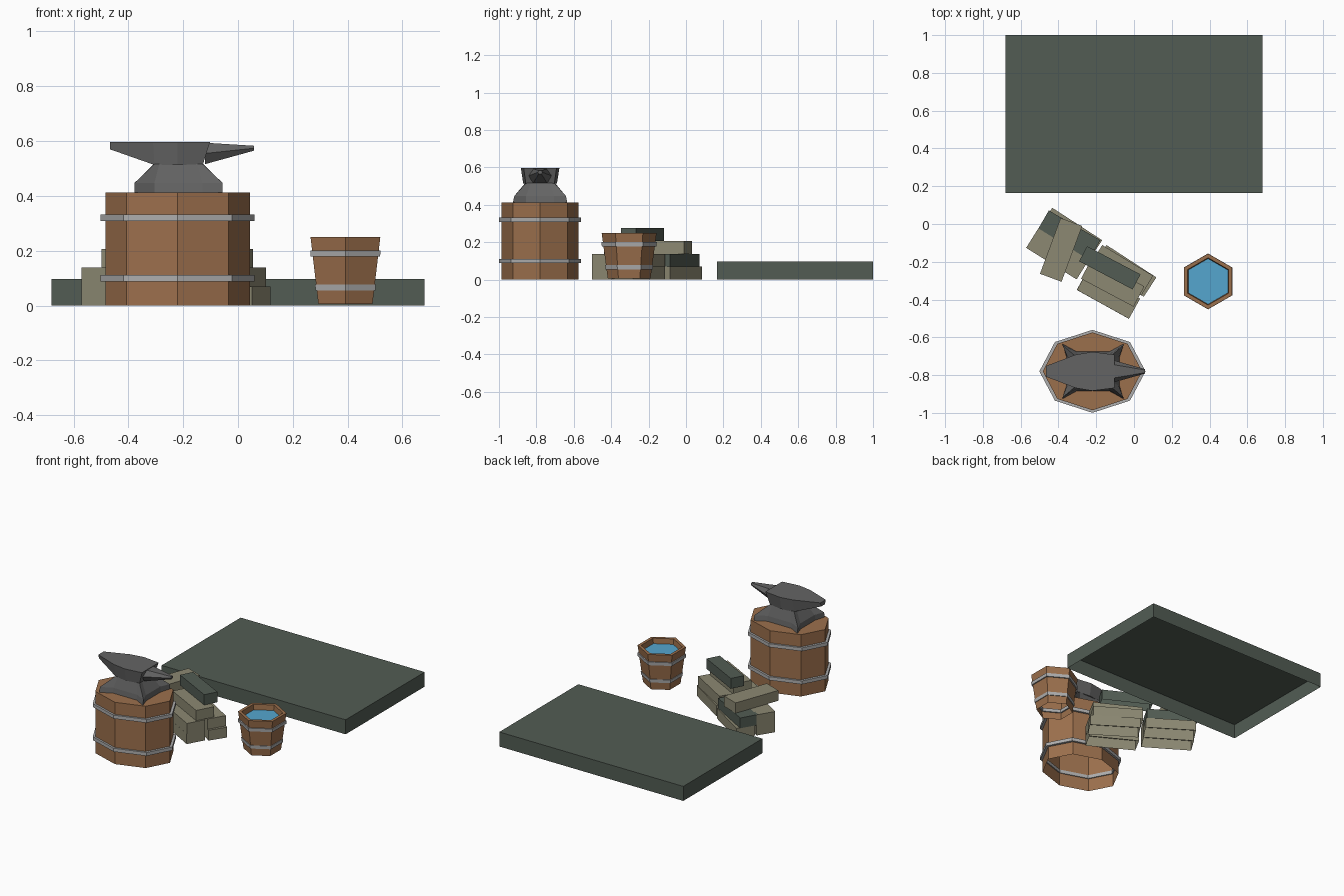
import bpy, bmesh, math
from mathutils import Matrix

if "Cube" in bpy.data.objects:
    bpy.data.objects.remove(bpy.data.objects["Cube"])


def material(name, r, g, b):
    m = bpy.data.materials.new(name)
    m.diffuse_color = (r, g, b, 1)
    m.use_nodes = True
    m.node_tree.nodes["Principled BSDF"].inputs["Base Color"].default_value = m.diffuse_color
    return m


WOOD = material("wood", 0.33, 0.16, 0.073)
IRON = material("iron", 0.127, 0.127, 0.127)
BAND = material("band_metal", 0.42, 0.42, 0.42)
STONE = material("stone", 0.264, 0.25, 0.17)
DARK = material("dark_stone", 0.085, 0.108, 0.088)
WATER = material("water", 0.089, 0.38, 0.62)


def finish(name, bm, mat, open_bottom=False):
    """Turn a bmesh into an object, optionally without its underside."""
    bmesh.ops.recalc_face_normals(bm, faces=bm.faces)
    if open_bottom:
        under = [f for f in bm.faces if f.normal.z < -0.9]
        bmesh.ops.delete(bm, geom=under, context='FACES_ONLY')
    me = bpy.data.meshes.new(name)
    bm.to_mesh(me)
    bm.free()
    me.materials.append(mat)
    ob = bpy.data.objects.new(name, me)
    bpy.context.collection.objects.link(ob)
    return ob


def loft(name, rings, mat, cap=True, loop=False, open_bottom=False):
    """Skin a list of equal-sized point rings."""
    bm = bmesh.new()
    vs = [[bm.verts.new(p) for p in r] for r in rings]
    n = len(vs[0])
    pairs = list(zip(vs, vs[1:])) + ([(vs[-1], vs[0])] if loop else [])
    for a, b in pairs:
        for i in range(n):
            j = (i + 1) % n
            bm.faces.new((a[i], a[j], b[j], b[i]))
    if cap and not loop:
        bm.faces.new(vs[0])
        bm.faces.new(vs[-1])
    return finish(name, bm, mat, open_bottom)


def ngon(n, cx, cy, z, rx, ry, start=0.0):
    return [(cx + rx * math.cos(start + math.tau * i / n),
             cy + ry * math.sin(start + math.tau * i / n), z) for i in range(n)]


def box(name, loc, size, mat, deg=0):
    """Box without an underside."""
    bm = bmesh.new()
    bmesh.ops.create_cube(bm, size=1, matrix=(
        Matrix.Translation(loc) @ Matrix.Rotation(math.radians(deg), 4, 'Z')
        @ Matrix.Diagonal((*size, 1))))
    finish(name, bm, mat, open_bottom=True)


# Hearth slab
box("hearth_slab", (0, 0.5825, 0.0485), (1.36, 0.835, 0.097), DARK)

# Octagonal stump with two bands
SX, SY = -0.22, -0.78
loft("stump", [ngon(8, SX, SY, z, 0.263, 0.206) for z in (0, 0.413)], WOOD, open_bottom=True)
for i, z in enumerate((0.088, 0.309)):
    loft(f"stump_band_{i}", [ngon(8, SX, SY, z + dz, 0.255 + o, 0.2 + o * 0.75)
                             for dz, o in ((0, 0), (0, 0.026), (0.023, 0.026), (0.023, 0))],
         BAND, loop=True)


# Anvil foot: four splayed corners rising to a narrow waist
def foot_ring(z, corner, side, end):
    pts = []
    for sx, sy in ((1, 1), (-1, 1), (-1, -1), (1, -1)):
        quarter = [end, corner, side]
        if sx * sy < 0:
            quarter.reverse()
        pts += [(-0.217 + sx * x, SY + sy * y, z) for x, y in quarter]
    return pts


loft("anvil_foot", [
    foot_ring(0.413, (0.161, 0.145), (0.088, 0.105), (0.14, 0.075)),
    foot_ring(0.447, (0.161, 0.138), (0.088, 0.1), (0.135, 0.075)),
    foot_ring(0.516, (0.088, 0.076), (0.07, 0.08), (0.09, 0.05))], IRON)

# Anvil face block: (x top, x bottom, half width top, half width bottom, z bottom)
sections = [(-0.467, -0.467, 0.028, 0.02, 0.57), (-0.31, -0.305, 0.088, 0.076, 0.513),
            (-0.22, -0.22, 0.103, 0.09, 0.513), (-0.102, -0.128, 0.088, 0.076, 0.515)]
loft("anvil_face", [[(xt, SY - wt, 0.597), (xt, SY + wt, 0.597),
                     (xb, SY + wb, zb), (xb, SY - wb, zb)]
                    for xt, xb, wt, wb, zb in sections], IRON)

# Anvil horn, tapered hexagon
loft("anvil_horn", [[(x, SY + w * a, zm + h * b) for a, b in
                     ((-0.6, 1), (0.6, 1), (1, 0), (0.6, -1), (-0.6, -1), (-1, 0))]
                    for x, w, zm, h in ((-0.12, 0.062, 0.555, 0.039),
                                        (0.058, 0.012, 0.574, 0.009))], IRON)

# Hexagonal bucket with wall thickness, bands and water
BX, BY, A = 0.392, -0.304, math.pi / 6
loft("bucket", [ngon(6, BX, BY, z, r, r, A) for z, r in
                ((0.005, 0.114), (0.25, 0.147), (0.25, 0.125), (0.2, 0.119))], WOOD, cap=False)
for i, (z, r) in enumerate(((0.055, 0.126), (0.178, 0.146))):
    loft(f"bucket_band_{i}", [ngon(6, BX, BY, z + dz, q, q, A) for dz, q in
                              ((0, r - 0.015), (0, r), (0.022, r + 0.002), (0.022, r - 0.015))],
         BAND, loop=True)
bm = bmesh.new()
bm.faces.new([bm.verts.new(p) for p in ngon(6, BX, BY, 0.215, 0.122, 0.122, A)])
finish("bucket_water", bm, WATER)

# Stone blocks: two double piles, a cross block and one on top
blocks = [
    (-0.405, -0.158, 0, -32, STONE), (-0.334, -0.051, 0, -33, STONE),
    (-0.136, -0.372, 0, -29, STONE), (-0.047, -0.248, 0, -33, STONE),
    (-0.405, -0.158, 1, -32, STONE), (-0.345, -0.06, 1, -30, DARK),
    (-0.135, -0.372, 1, -29, STONE), (-0.065, -0.245, 1, -31, STONE),
    (-0.113, -0.310, 2, -28, STONE), (-0.386, -0.137, 2, 69.7, STONE)]
H = 0.069
for i, (x, y, layer, deg, mat) in enumerate(blocks):
    box(f"stone_block_{i}", (x, y, H * (layer + 0.5)), (0.315, 0.122, H), mat, deg)
box("top_block", (-0.128, -0.232, H * 3.5), (0.32, 0.09, H), DARK, -27.8)
